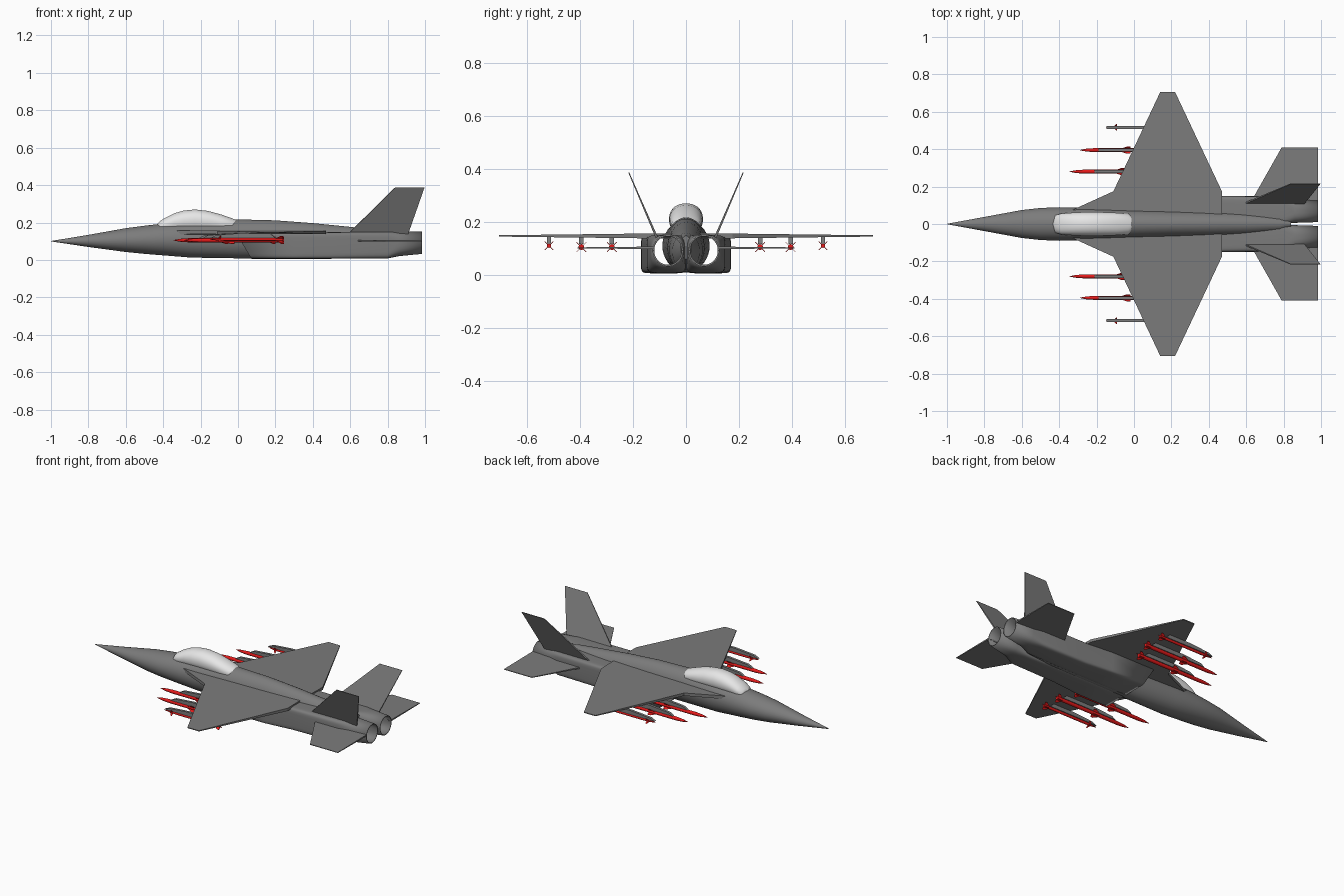
import bpy, bmesh, math
from mathutils import Vector

cube = bpy.data.objects.get("Cube")
if cube:
    bpy.data.objects.remove(cube)


def material(name, colour):
    m = bpy.data.materials.new(name)
    m.use_nodes = True
    m.diffuse_color = (*colour, 1)
    m.node_tree.nodes["Principled BSDF"].inputs["Base Color"].default_value = (*colour, 1)
    return m


GREY = material("airframe grey", (0.2, 0.2, 0.2))
GLASS = material("canopy pale grey", (0.8, 0.8, 0.8))
RED = material("missile red", (0.8, 0.01, 0.01))


def finish(bm, name, mat, mirror=False, smooth=False, wall=0):
    bmesh.ops.recalc_face_normals(bm, faces=bm.faces)
    mesh = bpy.data.meshes.new(name)
    bm.to_mesh(mesh)
    bm.free()
    mesh.materials.append(mat)
    ob = bpy.data.objects.new(name, mesh)
    bpy.context.collection.objects.link(ob)
    if smooth:
        bpy.ops.object.select_all(action="DESELECT")
        ob.select_set(True)
        bpy.context.view_layer.objects.active = ob
        bpy.ops.object.shade_smooth_by_angle(angle=math.radians(40))
    if wall:
        solid = ob.modifiers.new("wall", "SOLIDIFY")
        solid.thickness = wall
        solid.offset = -1
    if mirror:
        mod = ob.modifiers.new("other side", "MIRROR")
        mod.use_axis = (False, True, False)
    return ob


def loft(bm, stations, sides=32, caps=True, shear=0):
    """Skin superellipse rings: x, centre y, centre z, radius y, radius z, power."""
    rings = []
    for i, (x, cy, cz, ry, rz, power) in enumerate(stations):
        ring = []
        for k in range(sides):
            a = math.tau * (k + 0.5) / sides
            c, s = math.cos(a), math.sin(a)
            y = math.copysign(abs(c) ** (2 / power), c) * ry
            z = math.copysign(abs(s) ** (2 / power), s) * rz
            slant = shear * z if i == 0 else 0
            ring.append(bm.verts.new((x - slant, cy + y, cz + z)))
        rings.append(ring)
    for a, b in zip(rings, rings[1:]):
        for k in range(sides):
            n = (k + 1) % sides
            bm.faces.new((a[k], a[n], b[n], b[k]))
    if caps:
        bm.faces.new(rings[0])
        bm.faces.new(rings[-1])


def plate(bm, outline, normal, thick):
    """Slab on an outline; thick gives the half thickness at a point."""
    pts = [Vector(p) for p in outline]
    n = Vector(normal).normalized()
    up = [bm.verts.new(p + n * thick(p)) for p in pts]
    low = [bm.verts.new(p - n * thick(p)) for p in pts]
    bm.faces.new(up)
    bm.faces.new(low[::-1])
    for i in range(len(pts)):
        j = (i + 1) % len(pts)
        bm.faces.new((up[i], low[i], low[j], up[j]))


# Fuselage: x, half width, bottom, top
body = [(-1, .001, .099, .101), (-.8, .038, .069, .134), (-.6, .075, .042, .17),
        (-.5, .086, .032, .183), (-.4, .09, .024, .195), (-.25, .089, .012, .206),
        (0, .077, .008, .217), (.2, .073, .008, .212), (.4, .07, .008, .197),
        (.6, .063, .01, .177), (.78, .052, .02, .158), (.84, .02, .06, .148)]
bm = bmesh.new()
loft(bm, [(x, 0, (lo + hi) / 2, w, (hi - lo) / 2, 2) for x, w, lo, hi in body])
finish(bm, "fuselage", GREY, smooth=True)

# Canopy bubble: x, half width, top
glass = [(-.432, .02, .192), (-.42, .047, .205), (-.39, .056, .225), (-.34, .06, .25),
         (-.29, .063, .264), (-.23, .064, .27), (-.16, .063, .262), (-.09, .06, .243),
         (-.03, .055, .222), (-.005, .035, .212)]
bm = bmesh.new()
loft(bm, [(x, 0, (top + .15) / 2, w, (top - .15) / 2, 2.2) for x, w, top in glass])
finish(bm, "canopy", GLASS, smooth=True)

# Hollow engine ducts: slanted box intake blending into a round nozzle
bm = bmesh.new()
loft(bm, [(.03, .086, .076, .084, .07, 9), (.3, .084, .076, .084, .07, 9),
          (.48, .075, .077, .075, .071, 8), (.8, .074, .079, .073, .071, 7),
          (.86, .07, .086, .064, .066, 3), (.985, .068, .092, .058, .06, 2)],
     caps=False, shear=.6)
finish(bm, "engine_duct", GREY, mirror=True, smooth=True, wall=.006)

# Main wing with its forward root extension
wing = [(-.33, .075), (-.11, .175), (.14, .705), (.22, .705), (.47, .175), (.47, .05), (-.2, .05)]
bm = bmesh.new()
plate(bm, [(x, y, .147) for x, y in wing], (0, 0, 1), lambda p: .011 - .012 * p.y)
finish(bm, "wing", GREY, mirror=True)

# Horizontal tail
tail = [(.64, .145), (.79, .41), (.985, .41), (.985, .12), (.64, .12)]
bm = bmesh.new()
plate(bm, [(x, y, .102) for x, y in tail], (0, 0, 1), lambda p: .006 - .01 * p.y)
finish(bm, "tailplane", GREY, mirror=True)

# Canted vertical fins
fin = [(.59, .14), (.84, .387), (.997, .387), (.91, .14)]
bm = bmesh.new()
plate(bm, [(x, .11 + (z - .14) * .43, z) for x, z in fin], (0, 1, -.43),
      lambda p: .006 - .011 * p.z)
finish(bm, "vertical_fin", GREY, mirror=True)


def missile(name, y, z, start, end, radius, rail_start, wing_x, wing_chord, span):
    bm = bmesh.new()
    loft(bm, [(start, y, z, .001, .001, 2), (start + .035, y, z, radius * .7, radius * .7, 2),
              (start + .08, y, z, radius, radius, 2), (end, y, z, radius, radius, 2)], sides=14)
    finish(bm, name + "_missile", RED, mirror=True, smooth=True)
    # Two sets of four diagonal fins
    bm = bmesh.new()
    for x, chord in ((wing_x, wing_chord), (end - .045, .045)):
        for k in range(4):
            a = math.radians(45 + 90 * k)
            out = Vector((0, math.cos(a), math.sin(a)))
            root = Vector((0, y, z))
            pts = [root + Vector((x + dx * chord, 0, 0)) + out * r
                   for dx, r in ((0, radius * .5), (.7, span), (1, span), (1, radius * .5))]
            plate(bm, pts, (0, -out.z, out.y), lambda p: .001)
    finish(bm, name + "_missile_fins", RED, mirror=True)
    # Launch rail with a slanted nose, hung under the wing
    bm = bmesh.new()
    side = [(rail_start, z + radius), (rail_start + .03, .132), (rail_start + .16, .143),
            (end - .07, .143), (end - .04, z + radius)]
    plate(bm, [(x, y, h) for x, h in side], (0, 1, 0), lambda p: .008)
    finish(bm, name + "_rail", GREY, mirror=True)


missile("inner", .28, .105, -.345, .2, .011, -.21, -.11, .06, .026)
missile("middle", .395, .105, -.29, .245, .011, -.19, -.08, .06, .026)
missile("outer", .517, .11, -.15, .24, .008, -.147, -.11, .02, .023)
